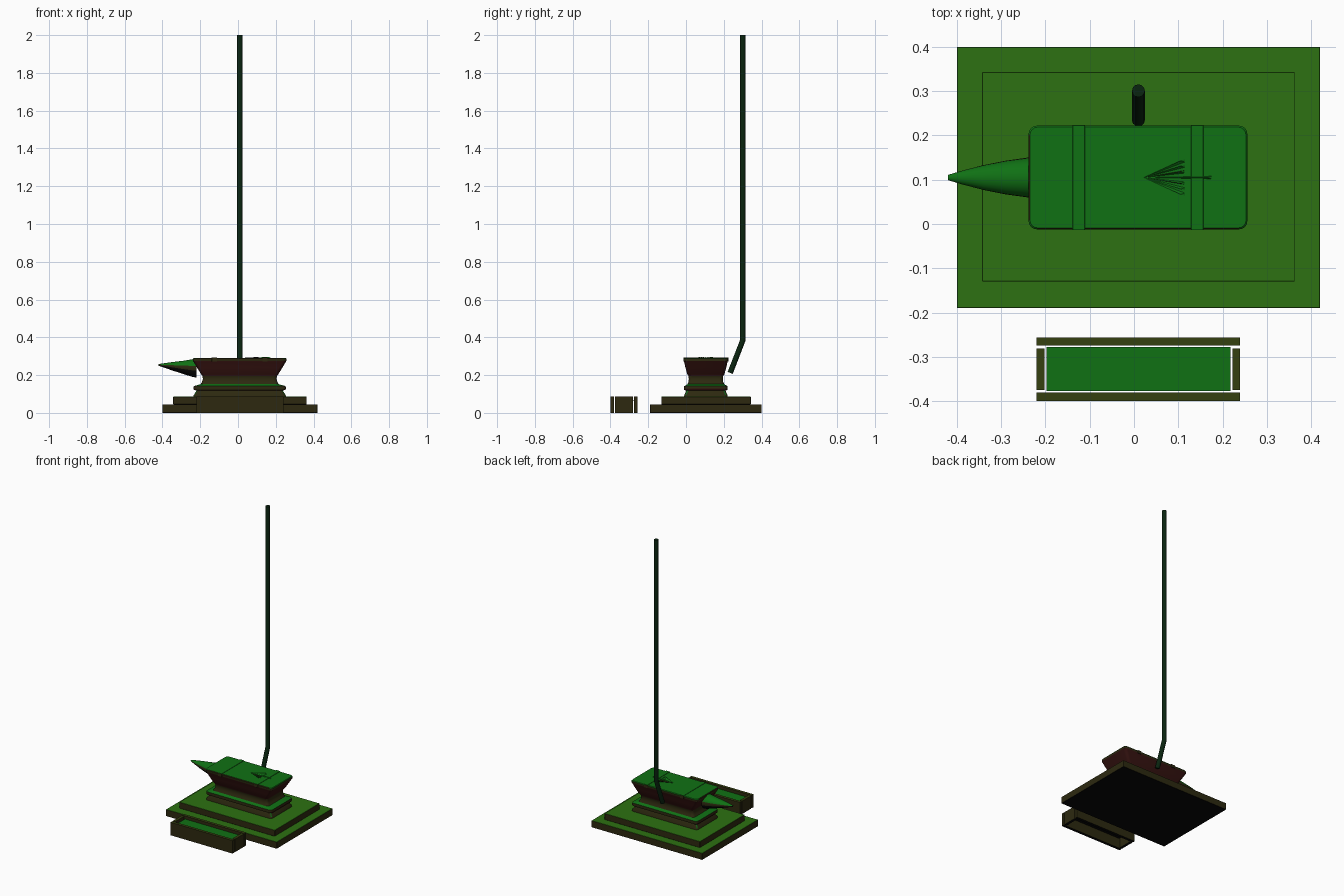
import bpy, bmesh, math
from mathutils import Vector

if "Cube" in bpy.data.objects:
    bpy.data.objects.remove(bpy.data.objects["Cube"])


def material(name, rgb):
    m = bpy.data.materials.new(name)
    m.diffuse_color = (*rgb, 1)
    m.use_nodes = True
    m.node_tree.nodes["Principled BSDF"].inputs["Base Color"].default_value = m.diffuse_color
    return m


SIDE = material("side_brown", (0.026, 0.022, 0.005))
MOSS = material("moss_green", (0.026, 0.165, 0.006))
GREEN = material("deep_green", (0.005, 0.165, 0.007))
OLIVE = material("dark_olive", (0.035, 0.05, 0.005))
RED = material("dark_red", (0.035, 0.006, 0.005))
BLACK = material("underside_black", (0.002, 0.002, 0.002))
POLE = material("pole_green", (0.003, 0.018, 0.005))


def finish(name, bm, top=GREEN, under=BLACK, up=0.6, smooth=None):
    """Make an object, colouring faces by whether they look up, out or down."""
    bmesh.ops.recalc_face_normals(bm, faces=bm.faces)
    for f in bm.faces:
        f.material_index = 1 if f.normal.z > up else 2 if f.normal.z < -0.2 else 0
    me = bpy.data.meshes.new(name)
    bm.to_mesh(me)
    bm.free()
    for m in (SIDE, top, under):
        me.materials.append(m)
    ob = bpy.data.objects.new(name, me)
    bpy.context.collection.objects.link(ob)
    if smooth:
        bpy.ops.object.select_all(action='DESELECT')
        ob.select_set(True)
        bpy.context.view_layer.objects.active = ob
        bpy.ops.object.shade_smooth_by_angle(angle=math.radians(smooth))
    return ob


def box(name, lo, hi, top=GREEN, bevel=0):
    bm = bmesh.new()
    bmesh.ops.create_cube(bm, size=1)
    for v in bm.verts:
        v.co = Vector([lo[i] + (v.co[i] + 0.5) * (hi[i] - lo[i]) for i in range(3)])
    if bevel:
        bmesh.ops.bevel(bm, geom=bm.edges[:], offset=bevel, segments=1, affect='EDGES')
    return finish(name, bm, top)


def loft(name, rings, smooth, under, up):
    bm = bmesh.new()
    loops = [[bm.verts.new(p) for p in ring] for ring in rings]
    n = len(loops[0])
    for a, b in zip(loops, loops[1:]):
        for i in range(n):
            bm.faces.new((a[i], a[(i + 1) % n], b[(i + 1) % n], b[i]))
    bm.faces.new(loops[0][::-1])
    bm.faces.new(loops[-1])
    return finish(name, bm, under=under, up=up, smooth=smooth)


def rounded_rect(hx, hy, z, r=0.018, steps=4):
    pts = []
    for q, (sx, sy) in enumerate(((1, 1), (-1, 1), (-1, -1), (1, -1))):
        for s in range(steps + 1):
            a = math.pi / 2 * (q + s / steps)
            pts.append((0.009 + sx * (hx - r) + r * math.cos(a),
                        0.105 + sy * (hy - r) + r * math.sin(a), z))
    return pts


# Stepped plinth
box("lower_plinth", (-0.40, -0.19, 0), (0.42, 0.40, 0.045), MOSS, 0.001)
box("upper_plinth", (-0.343, -0.13, 0.045), (0.363, 0.343, 0.086), MOSS, 0.001)

# Anvil body: half length, half width, height
levels = [(0.245, 0.115, 0.086), (0.243, 0.114, 0.095), (0.228, 0.104, 0.118),
          (0.243, 0.115, 0.122), (0.245, 0.116, 0.130), (0.243, 0.115, 0.142),
          (0.224, 0.104, 0.147), (0.207, 0.097, 0.152), (0.199, 0.092, 0.165),
          (0.195, 0.090, 0.180), (0.197, 0.092, 0.195), (0.206, 0.099, 0.207),
          (0.226, 0.108, 0.240), (0.244, 0.115, 0.270), (0.247, 0.117, 0.275),
          (0.247, 0.117, 0.287), (0.244, 0.114, 0.291)]
loft("anvil_body", [rounded_rect(*lv) for lv in levels], 30, RED, 0.6)

# Horn: x, centre height, half width, half height
horn = [(-0.22, 0.236, 0.046, 0.049), (-0.24, 0.237, 0.045, 0.047),
        (-0.29, 0.241, 0.038, 0.035), (-0.34, 0.246, 0.028, 0.024),
        (-0.39, 0.251, 0.015, 0.012), (-0.42, 0.254, 0.006, 0.005)]
loft("anvil_horn", [[(x, 0.105 + w * math.cos(a), z + h * math.sin(a))
                     for a in (2 * math.pi * i / 24 for i in range(24))]
                    for x, z, w, h in horn], 40, BLACK, 0.25)

# Straps across the anvil face
for i, x in enumerate((-0.125, 0.143)):
    box(f"face_strap_{i + 1}", (x - 0.014, -0.014, 0.272), (x + 0.014, 0.224, 0.293), GREEN, 0.001)

# Splintered mark on the face: thin spikes fanning from one point
bm = bmesh.new()
spikes = [(0.115, dy * s, 0.003) for dy in (0.038, 0.026, 0.013) for s in (1, -1)]
for ex, dy, w in spikes + [(0.175, 0.0, 0.003)]:
    base = [(0.022, 0.105, 0.291), (ex, 0.105 + dy - w, 0.291), (ex, 0.105 + dy + w, 0.291)]
    lo = [bm.verts.new(p) for p in base]
    apex = bm.verts.new((ex - 0.01, 0.105 + dy, 0.296))
    bm.faces.new(lo[::-1])
    for i in range(3):
        bm.faces.new((lo[i], lo[(i + 1) % 3], apex))
finish("face_splinter", bm, up=0.3)

# Trough: four boards around an inner panel
box("trough_front", (-0.22, -0.40, 0), (0.24, -0.381, 0.087), OLIVE)
box("trough_back", (-0.22, -0.275, 0), (0.24, -0.256, 0.087), OLIVE)
box("trough_left", (-0.22, -0.375, 0), (-0.202, -0.281, 0.087), OLIVE)
box("trough_right", (0.222, -0.375, 0), (0.24, -0.281, 0.087), OLIVE)
box("trough_water", (-0.198, -0.377, 0.064), (0.218, -0.278, 0.068), GREEN)

# Bent pole behind the anvil
cu = bpy.data.curves.new("bent_pole", 'CURVE')
cu.dimensions = '3D'
cu.bevel_depth = 0.0145
cu.bevel_resolution = 4
cu.use_fill_caps = True
sp = cu.splines.new('POLY')
path = [(0.01, 0.234, 0.212), (0.01, 0.301, 0.385), (0.01, 0.301, 2.0)]
sp.points.add(len(path) - 1)
for p, co in zip(sp.points, path):
    p.co = (*co, 1)
cu.materials.append(POLE)
bpy.context.collection.objects.link(bpy.data.objects.new("bent_pole", cu))
